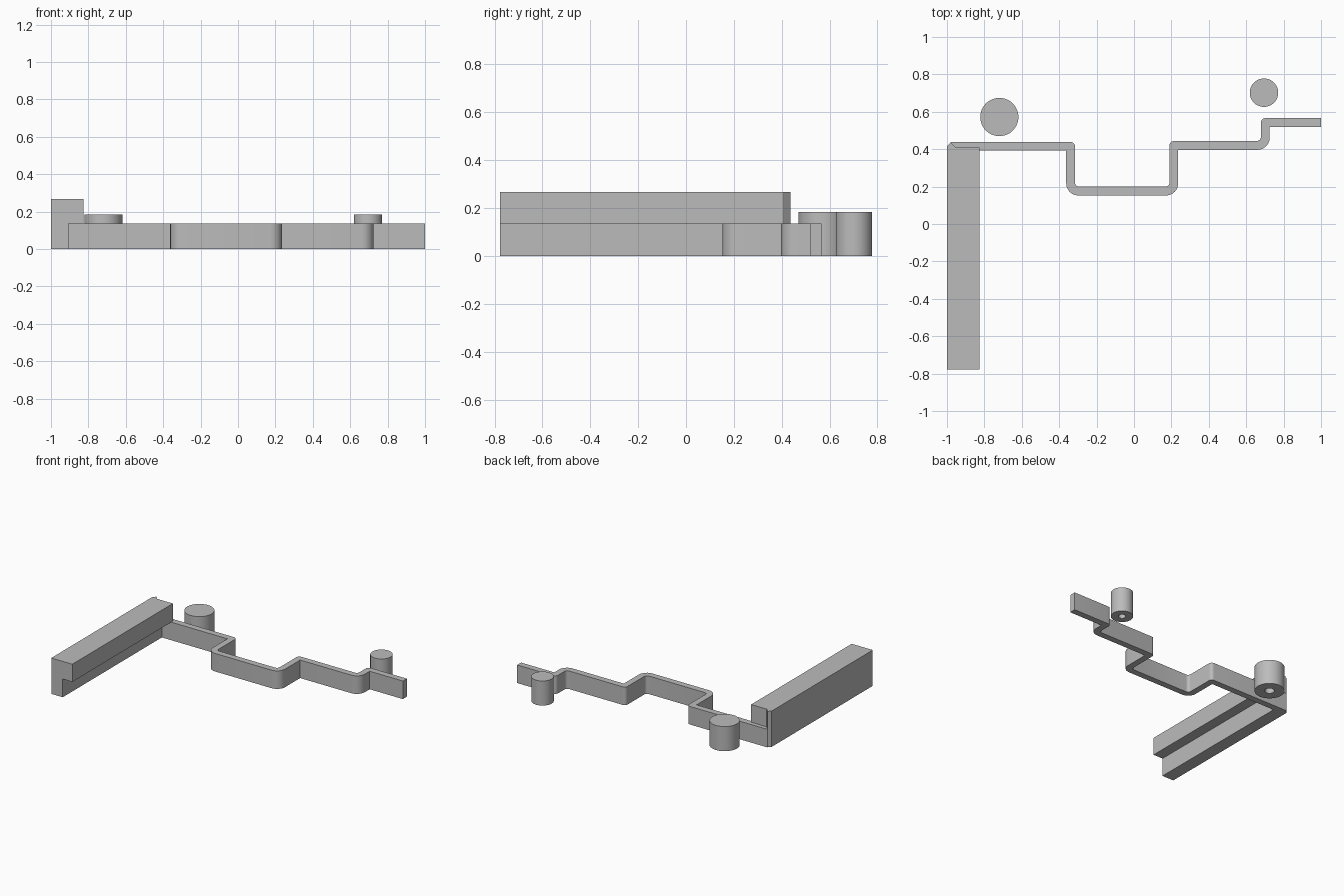
import bpy
import bmesh
import math
from mathutils import Vector

cube = bpy.data.objects.get("Cube")
if cube:
    bpy.data.objects.remove(cube, do_unlink=True)

# Single plain grey
grey = bpy.data.materials.new("plain grey")
grey.use_nodes = True
colour = (0.5, 0.5, 0.5, 1)
grey.diffuse_color = colour
grey.node_tree.nodes["Principled BSDF"].inputs["Base Color"].default_value = colour


def finish(bm, name):
    bmesh.ops.remove_doubles(bm, verts=bm.verts, dist=1e-5)
    bmesh.ops.recalc_face_normals(bm, faces=bm.faces)
    mesh = bpy.data.meshes.new(name)
    bm.to_mesh(mesh)
    bm.free()
    mesh.materials.append(grey)
    obj = bpy.data.objects.new(name, mesh)
    bpy.context.collection.objects.link(obj)
    bpy.ops.object.select_all(action="DESELECT")
    obj.select_set(True)
    bpy.context.view_layer.objects.active = obj
    bpy.ops.object.shade_smooth_by_angle(angle=math.radians(30))
    return obj


def prism(bm, outline, low, high):
    """Extrude a flat xy outline between two heights."""
    face = bm.faces.new([bm.verts.new((x, y, low)) for x, y in outline])
    top = bmesh.ops.extrude_face_region(bm, geom=[face])["geom"]
    verts = [v for v in top if isinstance(v, bmesh.types.BMVert)]
    bmesh.ops.translate(bm, verts=verts, vec=(0, 0, high - low))


def side_line(path, offset, left_turn_radius, right_turn_radius, steps=6):
    """Offset a right-angled path to its left and round each corner."""
    pts = [Vector(p) for p in path]
    out = []
    for i, p in enumerate(pts):
        before = (p - pts[i - 1]).normalized() if i else None
        after = (pts[i + 1] - p).normalized() if i < len(pts) - 1 else None
        if before is None or after is None:
            d = after or before
            out.append(p + Vector((-d.y, d.x)) * offset)
            continue
        corner = p + (after - before) * offset * (1 if before.cross(after) > 0 else -1)
        r = left_turn_radius if before.cross(after) > 0 else right_turn_radius
        if r == 0:
            out.append(corner)
            continue
        centre = corner + (after - before) * r
        for k in range(steps + 1):
            a = math.pi / 2 * k / steps
            out.append(centre - after * r * math.cos(a) + before * r * math.sin(a))
    return out


# Stepped strip with rounded bends
path = [(-0.98, 0.416), (-0.339, 0.416), (-0.339, 0.176), (0.213, 0.176),
        (0.213, 0.42), (0.702, 0.42), (0.702, 0.543), (1.0, 0.543)]
half = 0.0235
left = side_line(path, half, 0.022, 0.025)
right = side_line(path, -half, 0.065, 0)
bm = bmesh.new()
prism(bm, left + right[::-1], 0, 0.135)
finish(bm, "stepped_strip")

# Side rail: tall leg with a chamfered back end, plus an overhanging ledge
bm = bmesh.new()
prism(bm, [(-1, -0.778), (-0.905, -0.778), (-0.905, 0.41), (-0.955, 0.41),
           (-0.98, 0.436), (-1, 0.416)], 0, 0.268)
finish(bm, "rail_leg")
bm = bmesh.new()
prism(bm, [(-0.905, -0.778), (-0.826, -0.778), (-0.826, 0.41), (-0.905, 0.41)],
      0.136, 0.268)
finish(bm, "rail_ledge")


# Round pegs with a blind hole underneath
def peg(name, x, y, radius, height, hole, depth):
    bm = bmesh.new()
    profile = [(0, depth), (hole, depth), (hole, 0), (radius, 0), (radius, height), (0, height)]
    verts = [bm.verts.new((r, 0, z)) for r, z in profile]
    edges = [bm.edges.new(pair) for pair in zip(verts, verts[1:])]
    bmesh.ops.spin(bm, geom=verts + edges, cent=(0, 0, 0), axis=(0, 0, 1),
                   angle=math.tau, steps=48)
    obj = finish(bm, name)
    obj.location = (x, y, 0)


peg("large_peg", -0.72, 0.572, 0.102, 0.184, 0.033, 0.12)
peg("small_peg", 0.695, 0.702, 0.076, 0.184, 0.025, 0.12)
